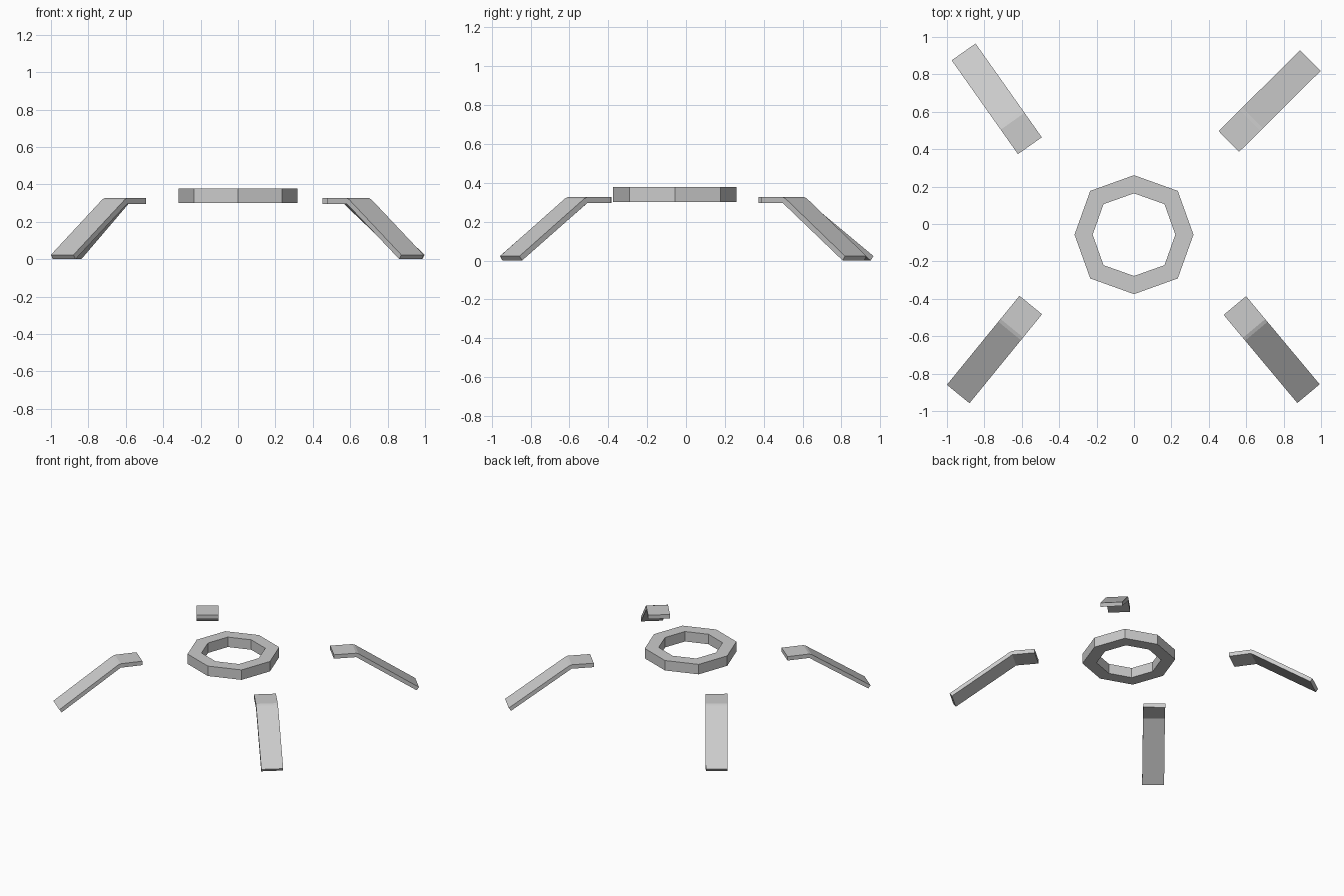
import bpy
from mathutils import Vector

if "Cube" in bpy.data.objects:
    bpy.data.objects.remove(bpy.data.objects["Cube"])

RING_Y = -0.057
LEG_WIDTH = 0.156


def make_object(name, verts, faces):
    mesh = bpy.data.meshes.new(name)
    mesh.from_pydata(verts, [], faces)
    mesh.update()
    obj = bpy.data.objects.new(name, mesh)
    bpy.context.collection.objects.link(obj)
    return obj


def octagon(straight, diagonal, z):
    """Eight-sided loop with slightly pushed-out diagonal corners."""
    d, s = diagonal, straight
    pts = [(s, 0), (d, d), (0, s), (-d, d), (-s, 0), (-d, -d), (0, -s), (d, -d)]
    return [(x, y + RING_Y, z) for x, y in pts]


# Central ring: outer and inner loops swept round a square section
loops = [octagon(0.318, 0.234, 0.300), octagon(0.318, 0.234, 0.378),
         octagon(0.221, 0.163, 0.378), octagon(0.221, 0.163, 0.300)]
ring_faces = []
for k in range(4):
    a, b = k * 8, ((k + 1) % 4) * 8
    for i in range(8):
        j = (i + 1) % 8
        ring_faces.append((a + i, a + j, b + j, b + i))
make_object("central_ring", [p for loop in loops for p in loop], ring_faces)

# Bent leg side profile: (distance from inner tip, height)
PROFILE = [(0, 0.295), (0.161, 0.295), (0.597, 0.0), (0.614, 0.023),
           (0.179, 0.319), (0.160, 0.326), (0, 0.326)]


def leg(name, foot, tip):
    """Extrude the bent profile across the leg, running from tip to foot."""
    foot, tip = Vector(foot), Vector(tip)
    out = (foot - tip).normalized()
    side = Vector((-out.y, out.x)) * (LEG_WIDTH / 2)
    start = foot - out * 0.614
    verts = []
    for sign in (-1, 1):
        for s, z in PROFILE:
            p = start + out * s + side * sign
            verts.append((p.x, p.y, z))
    n = len(PROFILE)
    # Caps are split at the bend so each piece is convex
    near = [(0, 1, 4, 5, 6), (1, 2, 3, 4)]
    faces = near + [tuple(n + i for i in reversed(f)) for f in near]
    faces += [(i, i + n, (i + 1) % n + n, (i + 1) % n) for i in range(n)]
    make_object(name, verts, faces)


# Four splayed legs, each at its own angle
leg("front_left_leg", (-0.940, -0.909), (-0.551, -0.432))
leg("front_right_leg", (0.933, -0.907), (0.540, -0.437))
leg("back_left_leg", (-0.911, 0.920), (-0.559, 0.422))
leg("back_right_leg", (0.943, 0.874), (0.507, 0.441))
